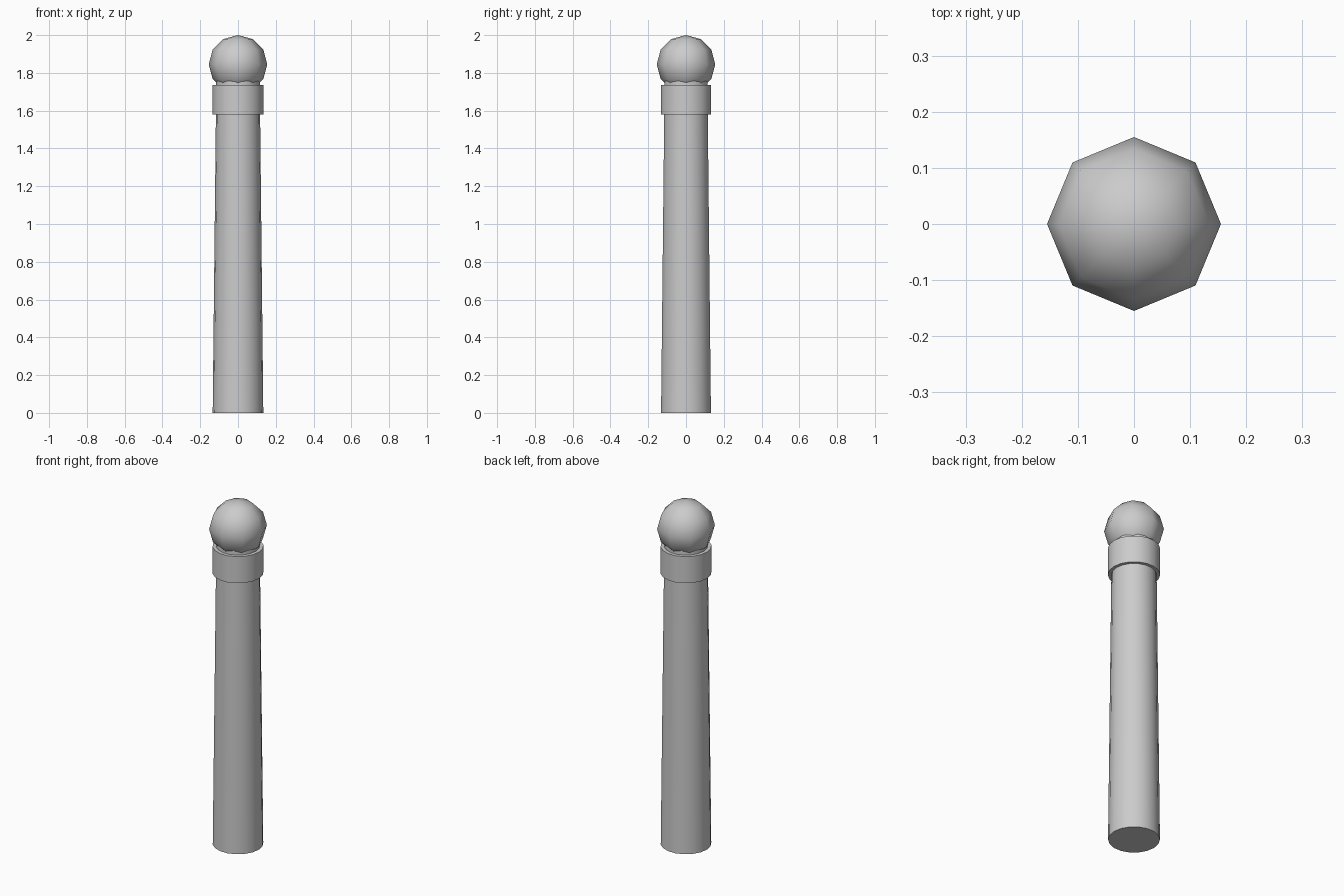
import bpy
import math

if "Cube" in bpy.data.objects:
    bpy.data.objects.remove(bpy.data.objects["Cube"])


def finish(obj, name, angle):
    obj.name = name
    bpy.ops.object.shade_smooth_by_angle(angle=math.radians(angle))
    return obj


def tapered(name, r_bottom, r_top, z0, z1, sides=18):
    bpy.ops.mesh.primitive_cone_add(vertices=sides, radius1=r_bottom, radius2=r_top,
                                    depth=z1 - z0, location=(0, 0, (z0 + z1) / 2),
                                    rotation=(0, 0, math.pi / 2))
    return finish(bpy.context.object, name, 40)


# Tapered post, running up into the ball
tapered("post_shaft", 0.134, 0.115, 0.0, 1.77)

# Wider band below the ball
tapered("collar", 0.135, 0.135, 1.58, 1.735)

# Eight-sided ball on top
bpy.ops.mesh.primitive_uv_sphere_add(segments=8, ring_count=6, radius=0.155,
                                     location=(0, 0, 1.845))
finish(bpy.context.object, "ball_finial", 80)
